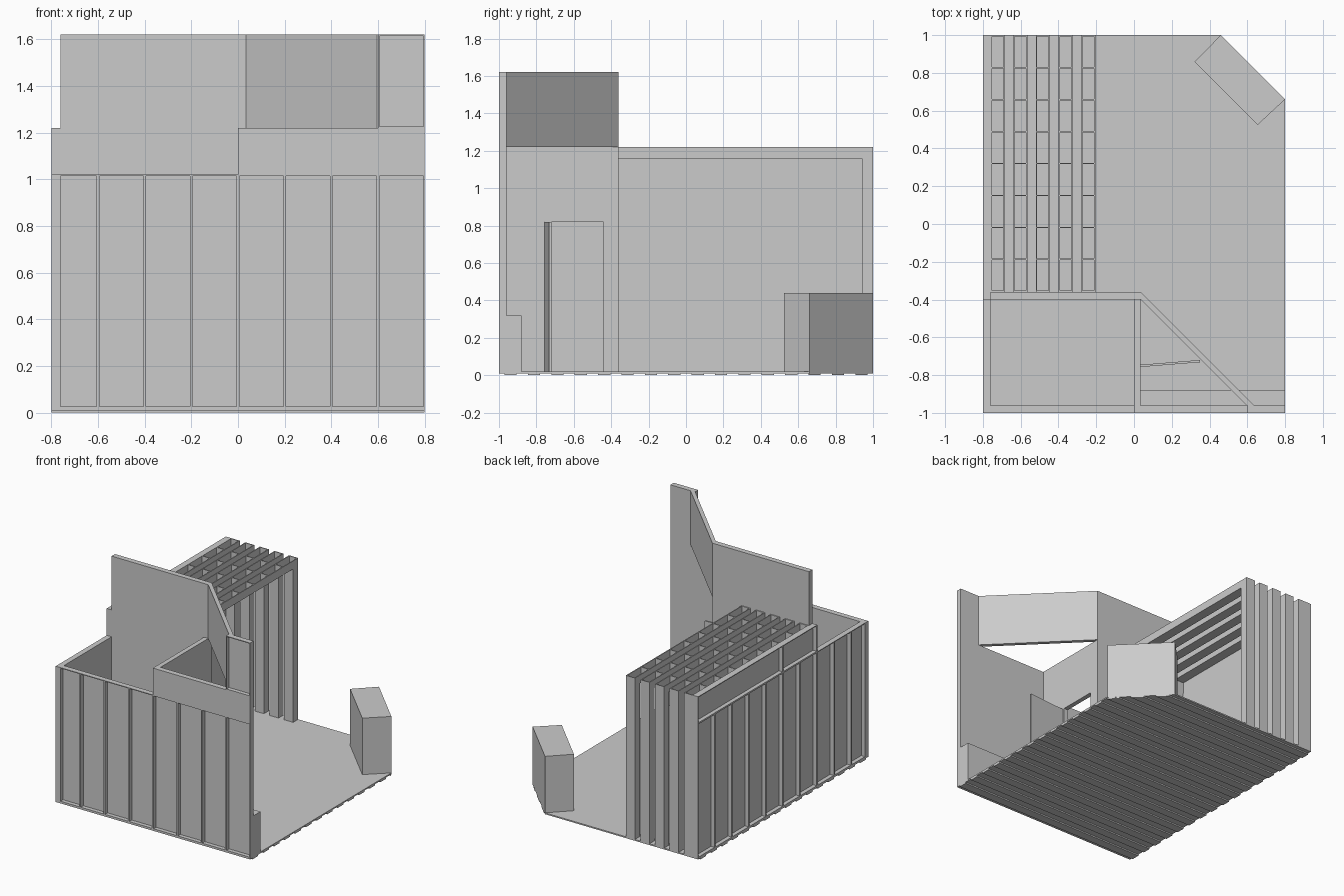
import bpy, bmesh
from mathutils import Vector

if "Cube" in bpy.data.objects:
    bpy.data.objects.remove(bpy.data.objects["Cube"])


def prism(bm, pts, z0, z1):
    """Add an extruded outline to a bmesh."""
    lo = [bm.verts.new((x, y, z0)) for x, y in pts]
    hi = [bm.verts.new((x, y, z1)) for x, y in pts]
    bm.faces.new(lo[::-1])
    bm.faces.new(hi)
    n = len(pts)
    for i in range(n):
        j = (i + 1) % n
        bm.faces.new((lo[i], lo[j], hi[j], hi[i]))


def box(bm, x0, x1, y0, y1, z0, z1):
    prism(bm, [(x0, y0), (x1, y0), (x1, y1), (x0, y1)], z0, z1)


def finish(bm, name):
    bmesh.ops.recalc_face_normals(bm, faces=bm.faces)
    me = bpy.data.meshes.new(name)
    bm.to_mesh(me)
    bm.free()
    ob = bpy.data.objects.new(name, me)
    bpy.context.collection.objects.link(ob)
    return ob


def boxes(name, *dims):
    bm = bmesh.new()
    for d in dims:
        box(bm, *d)
    return finish(bm, name)


def solid(name, pts, z0, z1):
    bm = bmesh.new()
    prism(bm, pts, z0, z1)
    return finish(bm, name)


def framed(name, side, bays):
    """Thin sheet on the inside with a frame standing out on the outside."""
    bm = bmesh.new()
    t = 0.006
    for a, b, z0, z1 in bays:
        bars = [(a, a + t, z0, z1), (b - t, b, z0, z1),
                (a + t, b - t, z0, z0 + t), (a + t, b - t, z1 - t, z1)]
        if side == "front":
            box(bm, a, b, -0.97, -0.96, z0, z1)
            for p, q, u, v in bars:
                box(bm, p, q, -1, -0.97, u, v)
        else:
            box(bm, -0.77, -0.76, a, b, z0, z1)
            for p, q, u, v in bars:
                box(bm, -0.8, -0.77, p, q, u, v)
    return finish(bm, name)


# Floor with one cut corner, on strips that follow the cut
solid("floor", [(-0.8, -1), (0.8, -1), (0.8, 0.66), (0.46, 1), (-0.8, 1)], 0.01, 0.02)
bm = bmesh.new()
for i in range(16):
    y0 = -1 + 0.03 + i * 0.125
    y1 = y0 + 0.065
    prism(bm, [(-0.8, y0), (min(0.8, 1.46 - y0), y0),
               (min(0.8, 1.46 - y1), y1), (-0.8, y1)], 0.0, 0.01)
finish(bm, "floor_strips")

# Outer walls made of framed panels
framed("front_wall", "front",
       [(-0.8 + 0.2 * i, -0.6 + 0.2 * i, 0.02, 1.02) for i in range(8)])
framed("front_tower", "front", [(0.6, 0.8, 1.22, 1.62)])
boxes("front_fascia", (0, 0.8, -1, -0.96, 1.02, 1.22))
framed("left_wall", "left",
       [(-1 + 0.2 * i, -0.8 + 0.2 * i, 0.02, 1.02) for i in range(10)])
framed("left_upper_wall", "left", [(-0.4, 0, 1.02, 1.22), (0, 1, 1.02, 1.22)])

# Storage room walls, doorway and open door
boxes("room_wall", (-0.76, 0.035, -0.4, -0.36, 0.02, 1.62))
boxes("door_wall", (0, 0.035, -0.96, -0.73, 0.02, 1.22),
      (0, 0.035, -0.44, -0.4, 0.02, 1.22),
      (0, 0.035, -0.73, -0.44, 0.82, 1.22))
solid("door", [(0.035, -0.757), (0.35, -0.732), (0.35, -0.72), (0.035, -0.745)], 0.02, 0.82)

# Diagonal header between room wall and tower
solid("diagonal_header", [(0.035, -0.4), (0.595, -0.96), (0.635, -0.96), (0.035, -0.36)],
      1.22, 1.62)

# Low cabinet and corner counter
boxes("low_cabinet", (0.035, 0.8, -0.96, -0.88, 0.02, 0.32))
solid("corner_counter", [(0.46, 1), (0.32, 0.86), (0.655, 0.525), (0.8, 0.66)], 0.02, 0.44)

# Graphic panel on the left wall
boxes("wall_panel", (-0.76, -0.755, -0.36, 0.94, 0.48, 1.07))

# Five portal frames: solid post plus open-topped beam with dividers
for i in range(5):
    x0 = -0.76 + 0.12 * i
    x1 = x0 + 0.075
    t = 0.007
    bm = bmesh.new()
    box(bm, x0, x1, 0.94, 1, 0.02, 1.16)
    box(bm, x0, x1, -0.36, 1, 1.16, 1.167)
    for a in (x0, x1 - t):
        box(bm, a, a + t, -0.36, 1, 1.167, 1.22)
    for k in range(9):
        y = -0.36 + k * (1.36 - t) / 8
        box(bm, x0 + t, x1 - t, y, y + t, 1.167, 1.22)
    finish(bm, f"portal_frame_{i + 1}")
